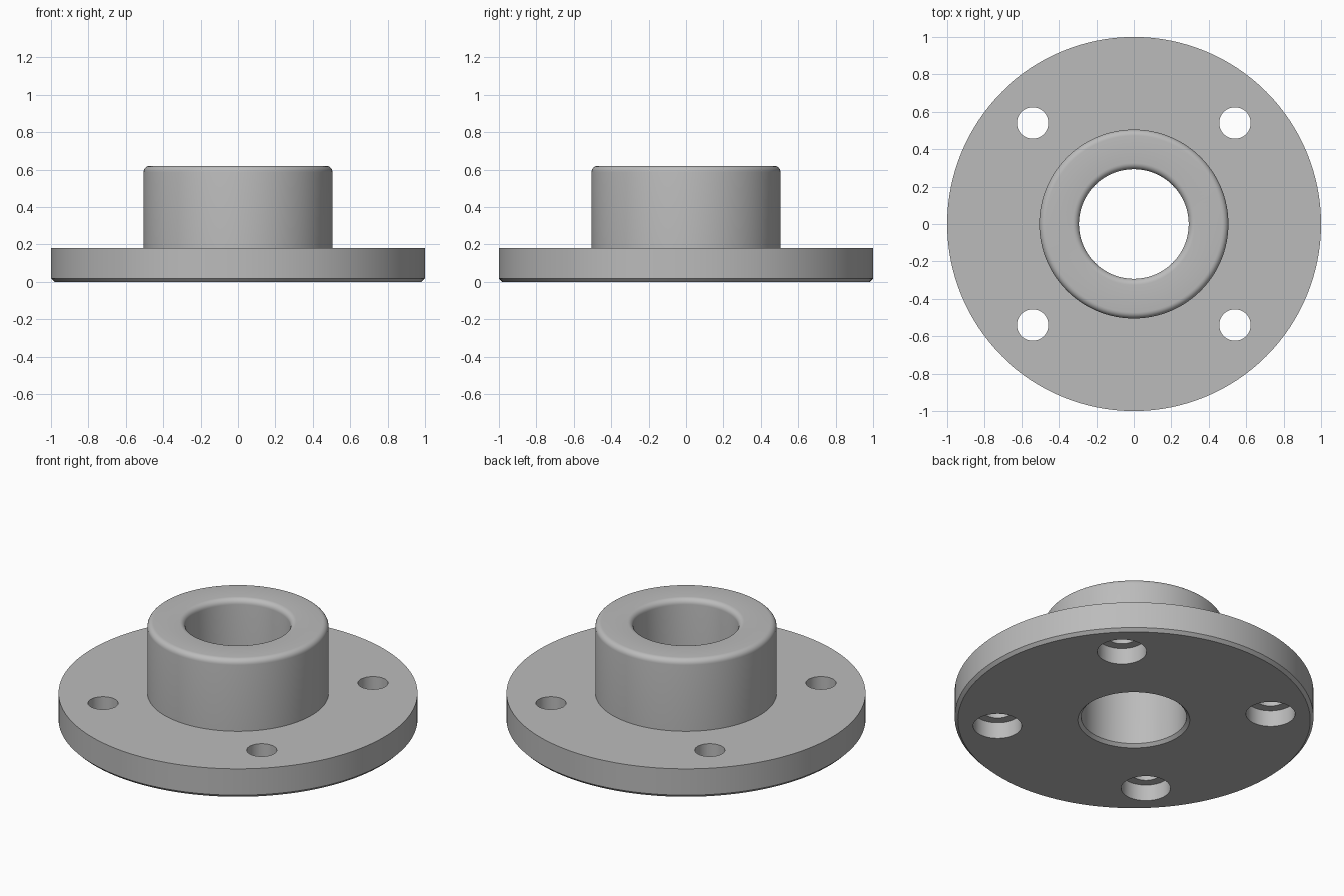
import bpy, bmesh
from math import pi, sin, cos, radians

if "Cube" in bpy.data.objects:
    bpy.data.objects.remove(bpy.data.objects["Cube"])

# Main dimensions
DISC_R, DISC_H = 1.0, 0.18
HUB_R, HUB_H = 0.505, 0.62
BORE_R = 0.293
CHAMFER, FILLET = 0.018, 0.033
HOLE_R, COUNTERBORE_R, COUNTERBORE_D = 0.084, 0.137, 0.1
HOLE_POS = 0.54
SEGMENTS = 128

steel = bpy.data.materials.new("steel grey")
steel.use_nodes = True
grey = (0.5, 0.5, 0.5, 1)
steel.diffuse_color = grey
steel.node_tree.nodes["Principled BSDF"].inputs["Base Color"].default_value = grey


def arc(cx, cz, r, start, end, steps=6):
    angles = [radians(start + (end - start) * i / steps) for i in range(steps + 1)]
    return [(cx + r * cos(a), cz + r * sin(a)) for a in angles]


def lathe(name, profile):
    """Revolve a closed (radius, height) profile around z."""
    bm = bmesh.new()
    verts = [bm.verts.new((r, 0, z)) for r, z in profile]
    edges = [bm.edges.new((v, verts[i - 1])) for i, v in enumerate(verts)]
    bmesh.ops.spin(bm, geom=verts + edges, cent=(0, 0, 0), axis=(0, 0, 1),
                   angle=2 * pi, steps=SEGMENTS, use_merge=True)
    bmesh.ops.remove_doubles(bm, verts=bm.verts, dist=1e-5)
    bmesh.ops.recalc_face_normals(bm, faces=bm.faces)
    mesh = bpy.data.meshes.new(name)
    bm.to_mesh(mesh)
    bm.free()
    obj = bpy.data.objects.new(name, mesh)
    bpy.context.collection.objects.link(obj)
    mesh.materials.append(steel)
    return obj


def cut_cylinder(target, radius, x, y, bottom, top):
    """Drill a vertical round hole."""
    bpy.ops.mesh.primitive_cylinder_add(vertices=48, radius=radius, depth=top - bottom,
                                        location=(x, y, (top + bottom) / 2))
    cutter = bpy.context.object
    cutter.name = "hole_cutter"
    cutter.hide_render = True
    mod = target.modifiers.new("hole", 'BOOLEAN')
    mod.operation, mod.solver, mod.object = 'DIFFERENCE', 'EXACT', cutter
    bpy.context.view_layer.objects.active = target
    bpy.ops.object.modifier_apply(modifier=mod.name)
    bpy.data.objects.remove(cutter)


# Flanged disc with hub: chamfered underside, rounded hub rim
profile = [(BORE_R + CHAMFER, 0), (DISC_R - CHAMFER, 0), (DISC_R, CHAMFER),
           (DISC_R, DISC_H), (HUB_R, DISC_H)]
profile += arc(HUB_R - FILLET, HUB_H - FILLET, FILLET, 0, 90)
profile += arc(BORE_R + FILLET, HUB_H - FILLET, FILLET, 90, 180)
profile += [(BORE_R, CHAMFER)]
flange = lathe("hub_flange", profile)

# Four bolt holes, counterbored from below
for sx in (-1, 1):
    for sy in (-1, 1):
        x, y = sx * HOLE_POS, sy * HOLE_POS
        cut_cylinder(flange, HOLE_R, x, y, -0.1, DISC_H + 0.1)
        cut_cylinder(flange, COUNTERBORE_R, x, y, -0.1, COUNTERBORE_D)

# Smooth round walls, crisp edges
bpy.ops.object.select_all(action='DESELECT')
flange.select_set(True)
bpy.context.view_layer.objects.active = flange
bpy.ops.object.shade_smooth_by_angle(angle=radians(30))
